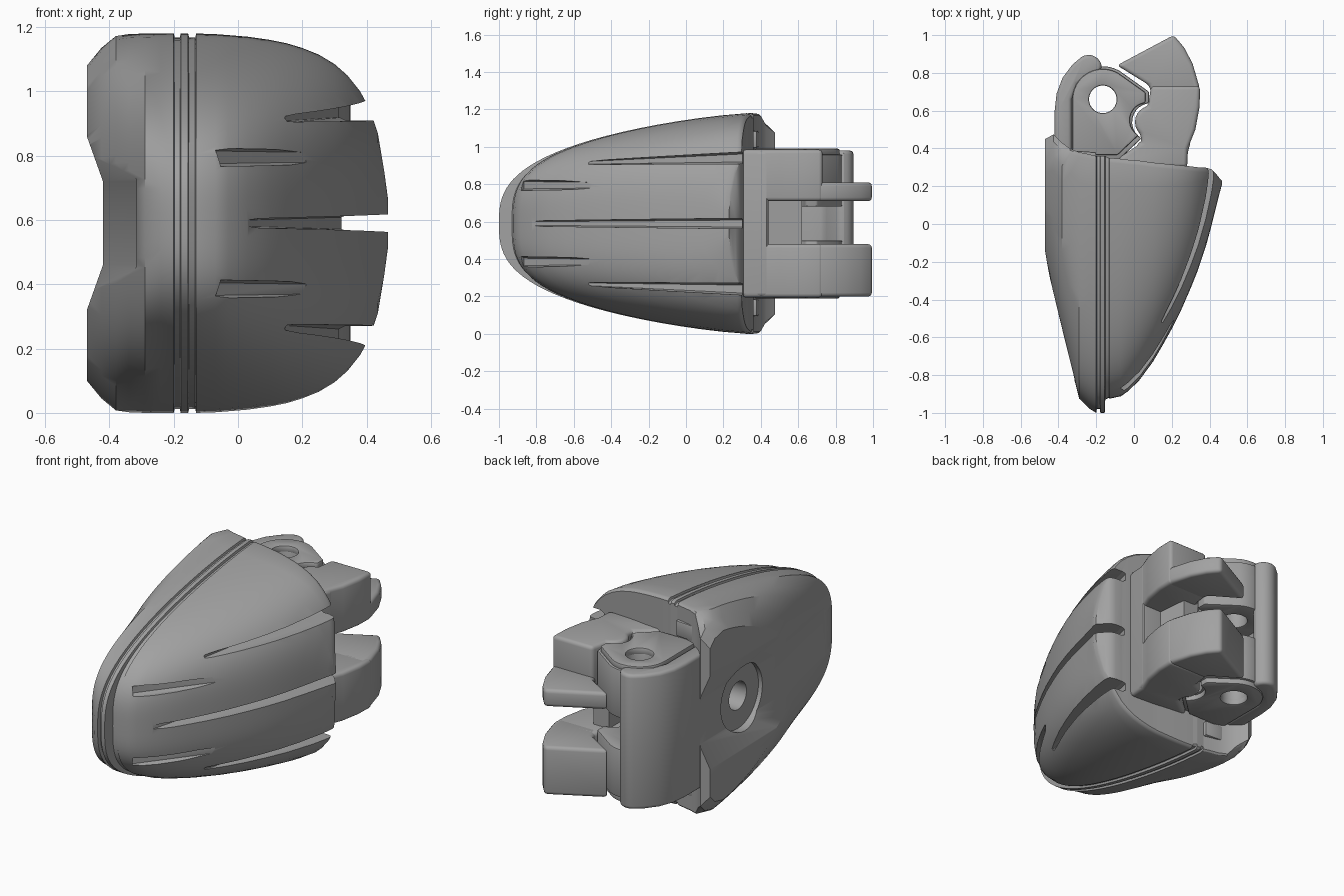
import bpy, bmesh, math
from mathutils import Vector

MID = 0.59  # mirror height

cube = bpy.data.objects.get("Cube")
if cube:
    bpy.data.objects.remove(cube, do_unlink=True)

grey = bpy.data.materials.new("plain_grey")
grey.use_nodes = True
grey.diffuse_color = (0.36, 0.36, 0.36, 1)
grey.node_tree.nodes["Principled BSDF"].inputs["Base Color"].default_value = grey.diffuse_color


def loft(name, rings):
    """Skin closed rings of equal length and cap both ends."""
    bm = bmesh.new()
    rows = [[bm.verts.new(p) for p in ring] for ring in rings]
    n = len(rows[0])
    for a, b in zip(rows, rows[1:]):
        for i in range(n):
            j = (i + 1) % n
            bm.faces.new((a[i], a[j], b[j], b[i]))
    bm.faces.new(rows[0][::-1])
    bm.faces.new(rows[-1])
    bmesh.ops.recalc_face_normals(bm, faces=bm.faces)
    me = bpy.data.meshes.new(name)
    bm.to_mesh(me)
    bm.free()
    ob = bpy.data.objects.new(name, me)
    me.materials.append(grey)
    bpy.context.collection.objects.link(ob)
    return ob


def prism(name, outline, z0, z1):
    return loft(name, [[(x, y, z) for x, y in outline] for z in (z0, z1)])


def apply(ob, mod):
    bpy.context.view_layer.objects.active = ob
    bpy.ops.object.modifier_apply(modifier=mod.name)


def cut(ob, cutter):
    mod = ob.modifiers.new("cut", 'BOOLEAN')
    mod.operation, mod.solver, mod.object = 'DIFFERENCE', 'EXACT', cutter
    apply(ob, mod)
    bpy.data.objects.remove(cutter, do_unlink=True)


def bevel(ob, width, segments=3):
    mod = ob.modifiers.new("bevel", 'BEVEL')
    mod.width, mod.segments, mod.limit_method = width, segments, 'ANGLE'
    mod.angle_limit = math.radians(35)
    apply(ob, mod)


def arc(cx, cy, r, a0, a1, n=10):
    angles = [math.radians(a0 + (a1 - a0) * i / n) for i in range(n + 1)]
    return [(cx + r * math.cos(a), cy + r * math.sin(a)) for a in angles]


def disc_cutter(y, r, x0, x1):
    return loft("disc_cutter", [[(x, y + p, MID + q) for p, q in arc(0, 0, r, 0, 350, 35)]
                                for x in (x0, x1)])


# Shell: bullet outlines stacked along x (x, front y, half height, back y)
layers = [
    (-0.47, -0.21, 0.49, 0.45), (-0.425, -0.39, 0.545, 0.475), (-0.38, -0.57, 0.582, 0.43),
    (-0.34, -0.73, 0.588, 0.40), (-0.29, -0.925, 0.59, 0.38), (-0.24, -0.975, 0.59, 0.37),
    (-0.20, -1.0, 0.59, 0.36),
    (-0.197, -0.98, 0.578, 0.36), (-0.181, -0.98, 0.578, 0.36), (-0.178, -1.0, 0.59, 0.36),
    (-0.155, -1.0, 0.59, 0.36), (-0.152, -0.93, 0.578, 0.36), (-0.133, -0.92, 0.578, 0.35),
    (-0.13, -0.925, 0.59, 0.35), (-0.07, -0.912, 0.588, 0.345), (-0.03, -0.885, 0.585, 0.34),
    (0.03, -0.825, 0.58, 0.335), (0.1, -0.73, 0.57, 0.325), (0.15, -0.645, 0.56, 0.32),
    (0.2, -0.555, 0.545, 0.315), (0.25, -0.455, 0.525, 0.31), (0.3, -0.34, 0.495, 0.305),
    (0.34, -0.24, 0.46, 0.30), (0.38, -0.12, 0.41, 0.298), (0.41, -0.01, 0.355, 0.29),
    (0.435, 0.09, 0.28, 0.265), (0.455, 0.17, 0.16, 0.24), (0.466, 0.21, 0.08, 0.23)]


def bullet(x, y0, h, yb, n=26):
    a, b = (1.3, 0.35) if -0.25 < x < -0.152 else (1.2, 0.3)  # rounder rim, blunter sides
    r = 0.12 if x < -0.36 else 0.025                          # rear corner rounding
    half = []
    for i in range(1, n + 1):
        s = (i / n) ** 2.7
        half.append((y0 + (yb - r - y0) * s, h * (1 - (1 - s) ** a) ** b))
    half += [(yb - r * 0.35, h - r * 0.15), (yb, h - r * 0.5)]
    return ([(x, y0, MID)] + [(x, y, MID + d) for y, d in half]
            + [(x, y, MID - d) for y, d in reversed(half)])


shell = loft("shell", [bullet(*l) for l in layers])

# Shallow channel along the inner face, fading out towards the nose
path = [(-0.42, 0.6), (-0.42, -0.28), (-0.315, -0.8), (-0.315, -1.05)]
cut(shell, loft("channel_cutter", [
    [(x, y, MID - 0.13), (x, y, MID + 0.13), (x - 0.1, y, MID + 0.41), (x - 0.1, y, MID - 0.41)]
    for x, y in path]))

# Round socket with a bore on the inner face
cut(shell, disc_cutter(0.09, 0.19, -0.6, -0.395))
cut(shell, disc_cutter(0.09, 0.08, -0.6, -0.2))


def groove(p0, p1, z, w0, w1, dz=0.0):
    """Tapered trench below the chord p0-p1 of the domed side."""
    d = (Vector(p1) - Vector(p0)).normalized()
    rings = []
    for p, w, zz in ((p0, w0, z), (p1, w1, z + dz)):
        rings.append([(p[0] + d.y * k, p[1] - d.x * k, zz + w * f)
                      for k, f in ((0, -0.7), (0, 0.7), (0.02, 1), (0.4, 1.15),
                                   (0.4, -1.15), (0.02, -1))])
    cut(shell, loft("groove_cutter", rings))


groove((0.03, -0.83), (0.36, 0.45), MID, 0.014, 0.028)
for side in (1, -1):
    groove((0.145, -0.52), (0.345, 0.45), MID + side * 0.325, 0.01, 0.034, side * 0.03)
    # Short rounded slots near the nose
    groove((-0.075, -0.865), (0.21, -0.51), MID + side * 0.205, 0.028, 0.022)

# Hinge cover: curved wall behind the shell
outer = [(-0.42, 0.36), (-0.42, 0.6), (-0.41, 0.69), (-0.378, 0.775), (-0.325, 0.845)] \
    + arc(-0.24, 0.825, 0.07, 125, 0, 8) + [(-0.19, 0.80), (-0.3, 0.74), (-0.33, 0.66), (-0.33, 0.36)]
cover = prism("hinge_cover", outer, 0.2, 0.98)
bevel(cover, 0.03)

# Hinge lugs: pierced plates with a notch for the arm
pivot = (-0.165, 0.66)
lug_outline = [(-0.34, 0.34)] + arc(*pivot, 0.175, 180, 60, 12) + [(0.08, 0.70), (0.08, 0.645)] \
    + arc(0.09, 0.54, 0.1, 100, 240, 10) + [(-0.08, 0.34)]


def shrink(outline, k):
    return [(pivot[0] + (x - pivot[0]) * k, pivot[1] + (y - pivot[1]) * k) for x, y in outline]


for name, z0, z1, k in (("upper_lug", 0.68, 0.96, 1), ("lower_lug", 0.22, 0.50, 1),
                        ("upper_lug_pad", 0.95, 0.99, 0.92), ("lower_lug_pad", 0.19, 0.23, 0.92)):
    lug = prism(name, shrink(lug_outline, k), z0, z1)
    cut(lug, prism("bore_cutter", arc(*pivot, 0.073, 0, 350, 35), 0, 1.2))
    bevel(lug, 0.008, 2)

# Arm: root block and two fingers around a window
outside = [(0.35, 0.73), (0.347, 0.62), (0.325, 0.5), (0.285, 0.4), (0.28, 0.3)]
inside = [(-0.08, 0.3), (-0.08, 0.35), (0.04, 0.43)] + arc(0.09, 0.54, 0.085, 230, 100, 8) + [(0.09, 0.73)]
claw = [(0.08, 0.735), (-0.09, 0.84), (0.21, 1.0), (0.265, 0.935), (0.31, 0.85),
        (0.345, 0.73), (0.345, 0.66), (0.1, 0.66)]
root = [(-0.06, 0.28), (0.03, 0.44), (0.302, 0.44), (0.285, 0.38), (0.28, 0.28)]
for name, outline, z0, z1 in (("arm_root", root, 0.2, 0.98),
                              ("upper_finger", inside + outside, 0.71, 0.985),
                              ("lower_finger", inside + outside, 0.195, 0.48),
                              ("upper_claw", claw, 0.71, 0.81),
                              ("lower_claw", claw, 0.2, 0.48)):
    bevel(prism(name, outline, z0, z1), 0.02)

# Window back wall
prism("window_wall", [(0.06, 0.42), (0.06, 0.62), (0.16, 0.62), (0.18, 0.42)], 0.46, 0.73)

# Small guide tabs beside the hinge on the back of the shell
for side in (1, -1):
    zc = MID + side * 0.45
    tab = prism("guide_tab", [(-0.34, 0.34), (-0.34, 0.39), (-0.2, 0.38), (-0.2, 0.33)], zc - 0.045, zc + 0.045)
    bevel(tab, 0.008, 2)

# Smooth shading with crisp edges
for ob in bpy.context.collection.objects:
    if ob.type == 'MESH' and ob.data.materials and ob.data.materials[0] == grey:
        bpy.ops.object.select_all(action='DESELECT')
        ob.select_set(True)
        bpy.context.view_layer.objects.active = ob
        bpy.ops.object.shade_smooth_by_angle(angle=math.radians(32))
